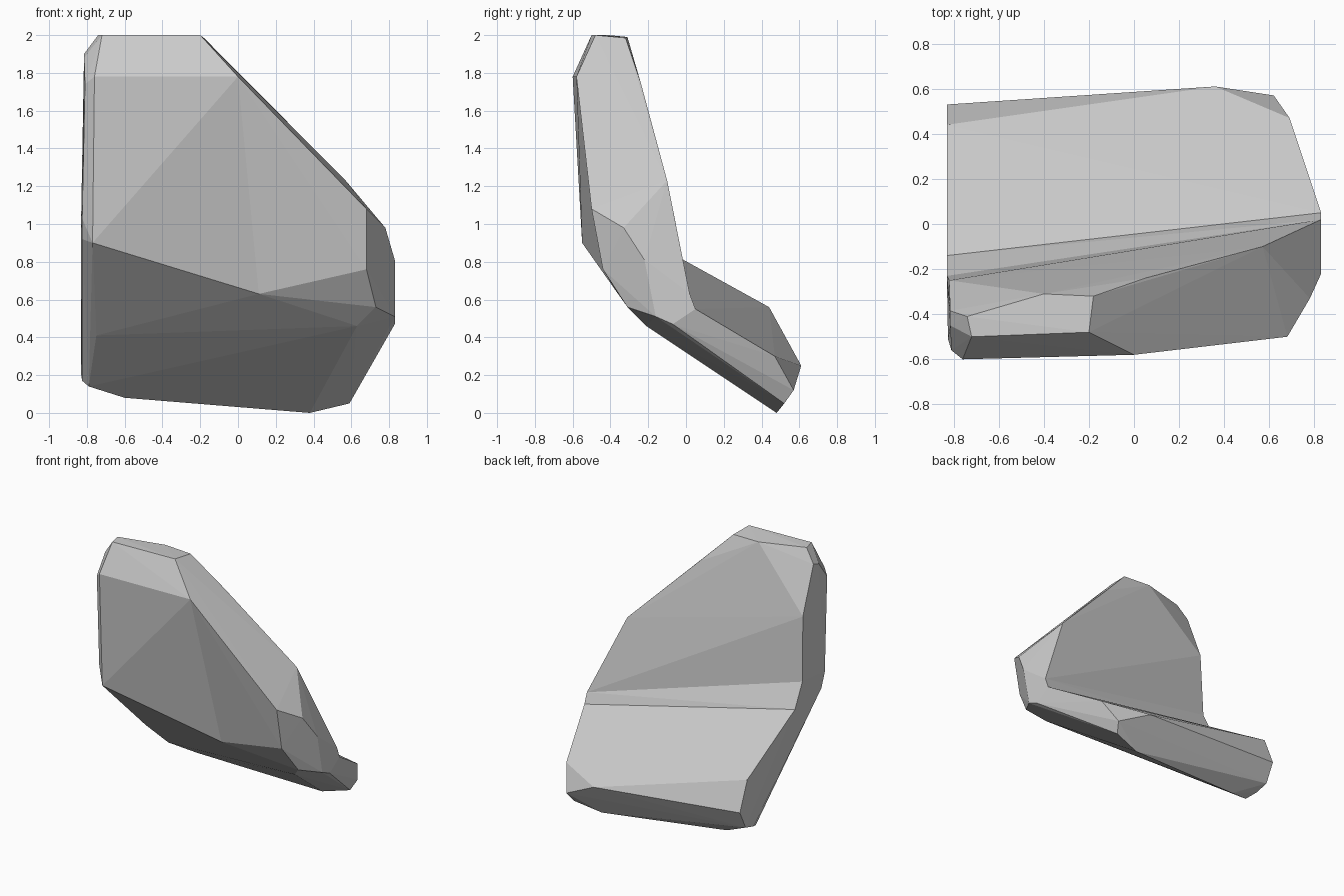
import bpy
import bmesh

default_cube = bpy.data.objects.get("Cube")
if default_cube:
    bpy.data.objects.remove(default_cube, do_unlink=True)

# Plain grey stone
stone = bpy.data.materials.new("grey_stone")
stone.use_nodes = True
stone_colour = (0.61, 0.61, 0.61, 1)
stone.diffuse_color = stone_colour
stone.node_tree.nodes["Principled BSDF"].inputs["Base Color"].default_value = stone_colour


def faceted_block(name, *corner_groups):
    """Flat-faced convex block wrapped around groups of corners."""
    bm = bmesh.new()
    for group in corner_groups:
        for corner in group:
            bm.verts.new(corner)
    hull = bmesh.ops.convex_hull(bm, input=bm.verts[:])
    spare = {item for key in ("geom_interior", "geom_unused") for item in hull[key]
             if isinstance(item, bmesh.types.BMVert)}
    bmesh.ops.delete(bm, geom=list(spare), context="VERTS")
    bmesh.ops.recalc_face_normals(bm, faces=bm.faces[:])
    mesh = bpy.data.meshes.new(name)
    bm.to_mesh(mesh)
    bm.free()
    mesh.materials.append(stone)
    block = bpy.data.objects.new(name, mesh)
    bpy.context.collection.objects.link(block)
    return block


# Shallow valley that divides the front panel, from the crown to the bend
valley = [(0, -.58, 1.78), (.11, -.36, .63)]
valley_foot = valley[1:]

# Outer bend, where the leaning slab turns into the foot
bend_left = [(-.77, -.55, .9), (-.825, -.51, 1.03), (-.825, -.47, .92)]
bend_right = [(.63, -.21, .46), (.83, -.16, .51)]
bend_shoulder = [(.83, -.22, .81)]

# Two creases on the inner side of the bend
upper_crease = [(-.83, -.23, 1.06), (.83, .02, .63)]
lower_crease = [(-.83, -.14, .88), (.83, .05, .55)]

# Leaning slab: crown, back, and the two halves of the front panel
crown_right = [(-.2, -.48, 2), (-.18, -.32, 1.985)]
crown_left = [(-.72, -.5, 2), (-.4, -.31, 1.99), (-.74, -.41, 2),
              (-.815, -.45, 1.88), (-.815, -.385, 1.9)]
slab_back = [(.05, -.24, 1.75), (.57, -.1, 1.23)]
slab_left_edge = [(-.82, -.25, 1.55), (-.76, -.6, 1.78), (-.81, -.56, 1.74)]
slab_right_edge = [(.68, -.5, 1.08), (.78, -.33, .98), (.68, -.44, .76), (.73, -.31, .56)]

# Foot: top face rim, blunt rear end and underside
foot_top = [(-.83, .44, .56), (.36, .61, .25), (.69, .47, .3)]
foot_end = [(-.83, .53, .34), (-.83, .46, .2), (.62, .57, .12), (.59, .52, .05)]
foot_underside = [(.38, .48, 0), (-.6, .36, .08), (-.79, .28, .14), (-.825, .36, .17),
                  (-.75, -.05, .41), (.83, -.07, .47)]

rock = faceted_block("slab_left_half", valley, crown_left, crown_right, slab_back,
                     slab_left_edge, bend_left, upper_crease)
pieces = [
    faceted_block("slab_right_half", valley, crown_right, slab_back, slab_right_edge,
                  bend_shoulder, bend_right, upper_crease),
    faceted_block("bend_core", valley_foot, bend_left, bend_right, bend_shoulder,
                  upper_crease, lower_crease),
    faceted_block("rock_foot", valley_foot, bend_left, bend_right, lower_crease,
                  foot_top, foot_end, foot_underside),
]

# Fuse the pieces into one stone
for piece in pieces:
    union = rock.modifiers.new("join_" + piece.name, "BOOLEAN")
    union.operation = "UNION"
    union.solver = "EXACT"
    union.object = piece

bpy.context.view_layer.update()
evaluated = rock.evaluated_get(bpy.context.evaluated_depsgraph_get())
fused_mesh = bpy.data.meshes.new_from_object(evaluated)
rock.modifiers.clear()
rock.data = fused_mesh
rock.name = "bent_rock"
for piece in pieces:
    bpy.data.objects.remove(piece, do_unlink=True)
